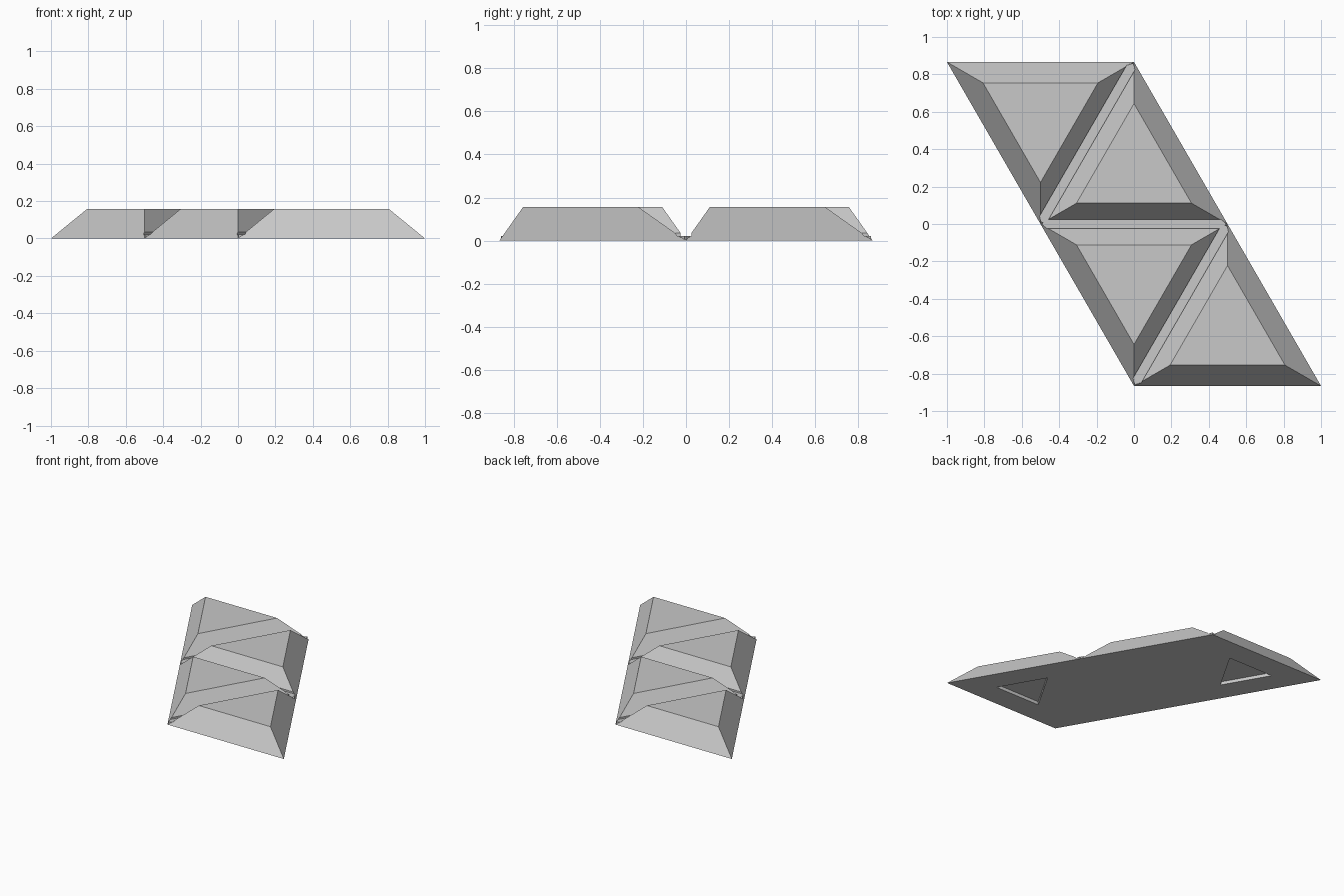
import bpy, bmesh
from mathutils import Vector

cube = bpy.data.objects.get("Cube")
if cube:
    bpy.data.objects.remove(cube, do_unlink=True)

ROW = 0.75 ** 0.5          # height of a unit triangle
INRADIUS = ROW / 3
HEIGHT = 0.157             # panel thickness
SLOPE = 0.5 ** 0.5         # inset per unit of height
FLOOR = 0.022              # fold groove floor

grey = bpy.data.materials.new("light_grey")
grey.use_nodes = True
colour = (0.58, 0.58, 0.58, 1)
grey.diffuse_color = colour
grey.node_tree.nodes["Principled BSDF"].inputs["Base Color"].default_value = colour


def loft(name, low, high, z0, z1):
    """Solid between two matching outlines."""
    bm = bmesh.new()
    a = [bm.verts.new((p.x, p.y, z0)) for p in low]
    b = [bm.verts.new((p.x, p.y, z1)) for p in high]
    bm.faces.new(a)
    bm.faces.new(b)
    n = len(a)
    for i in range(n):
        j = (i + 1) % n
        bm.faces.new((a[i], a[j], b[j], b[i]))
    bmesh.ops.recalc_face_normals(bm, faces=bm.faces)
    mesh = bpy.data.meshes.new(name)
    bm.to_mesh(mesh)
    bm.free()
    mesh.materials.append(grey)
    obj = bpy.data.objects.new(name, mesh)
    bpy.context.collection.objects.link(obj)
    return obj


def scaled(points, factor):
    centre = sum(points, Vector((0, 0))) / len(points)
    return [centre + (p - centre) * factor for p in points]


def strip(a, b, half, trim, taper):
    """Outline along a fold, with pointed ends."""
    d = (b - a).normalized()
    n = Vector((-d.y, d.x)) * half
    s, e = a + d * trim, b - d * trim
    return [s, s + d * taper - n, e - d * taper - n,
            e, e - d * taper + n, s + d * taper + n]


def cut(obj, cutter):
    mod = obj.modifiers.new("cut", 'BOOLEAN')
    mod.operation = 'DIFFERENCE'
    mod.solver = 'EXACT'
    mod.object = cutter
    bpy.context.view_layer.objects.active = obj
    bpy.ops.object.modifier_apply(modifier=mod.name)
    bpy.data.objects.remove(cutter, do_unlink=True)


# Corners of the unfolded net
back_right, back_mid = Vector((-1, ROW)), Vector((0, ROW))
mid_right, mid_left = Vector((-0.5, 0)), Vector((0.5, 0))
front_mid, front_left = Vector((0, -ROW)), Vector((1, -ROW))

folds = {
    "back_hinge": (mid_right, back_mid),
    "middle_hinge": (mid_right, mid_left),
    "front_hinge": (front_mid, mid_left),
}
panels = {
    "back_end_panel": [back_right, mid_right, back_mid],
    "back_inner_panel": [back_mid, mid_right, mid_left],
    "front_inner_panel": [mid_right, front_mid, mid_left],
    "front_end_panel": [mid_left, front_mid, front_left],
}

# Bevelled triangular panels, grooved along their folds
for name, tri in panels.items():
    panel = loft(name, tri, scaled(tri, 1 - HEIGHT * SLOPE / INRADIUS), 0, HEIGHT)
    for a, b in folds.values():
        if a in tri and b in tri:
            outline = strip(a, b, 0.025, 0, 0.012)
            cut(panel, loft("groove_cutter", outline, outline, FLOOR, HEIGHT + 0.1))
    # Triangular pocket under each end panel
    if "end" in name:
        pocket = scaled(tri, 0.385)
        cut(panel, loft("pocket_cutter", pocket, pocket, -0.1, 0.025))

# Thin hinges filling the valleys
for name, (a, b) in folds.items():
    outline = strip(a, b, 0.0165, 0.008, 0.015)
    loft(name, outline, outline, 0.002, FLOOR)
